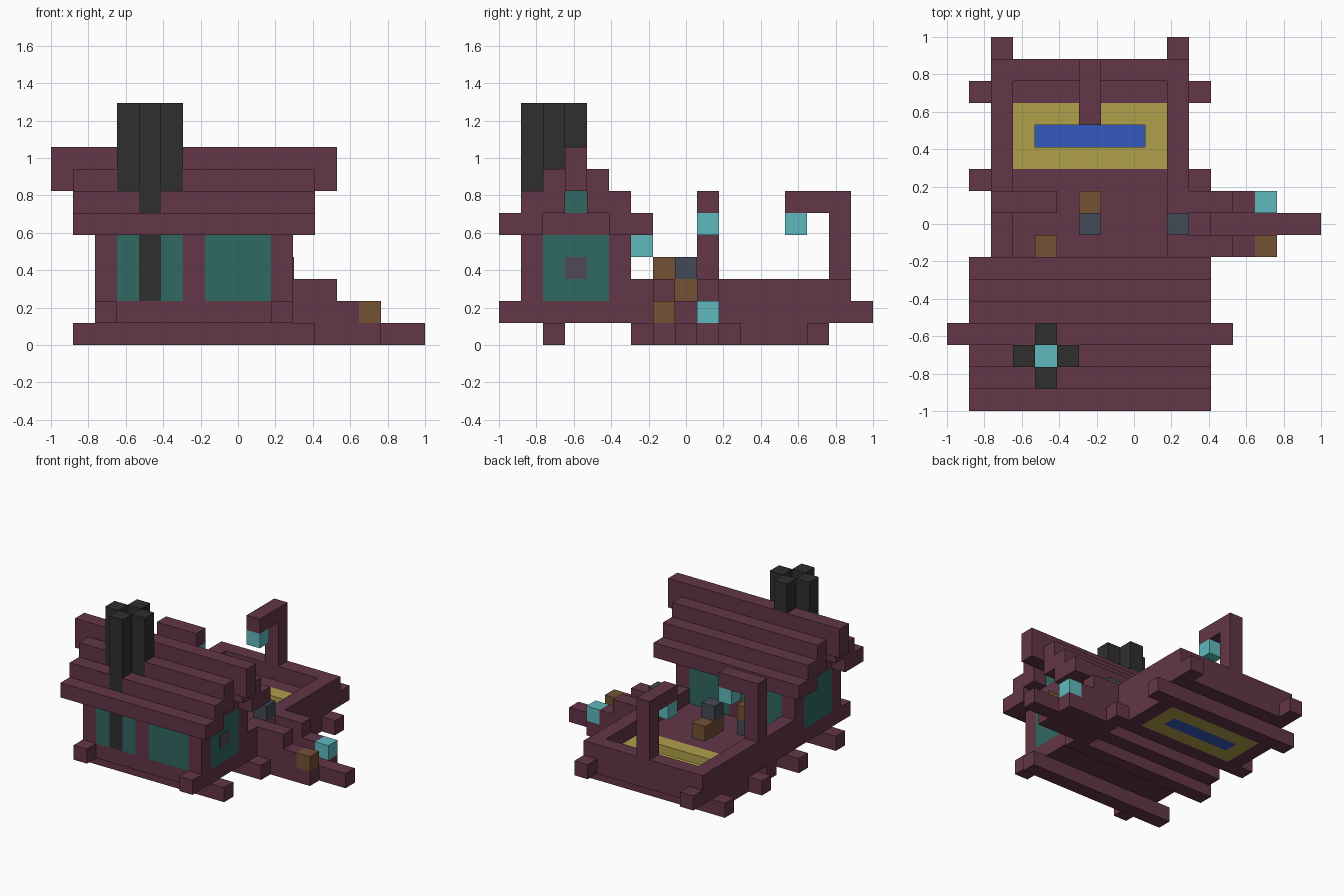
import bpy

cube = bpy.data.objects.get("Cube")
if cube:
    bpy.data.objects.remove(cube)

U = 2 / 17  # side of one building block


def material(name, r, g, b):
    lin = [((c / 255 + 0.055) / 1.055) ** 2.4 for c in (r, g, b)] + [1]
    m = bpy.data.materials.new(name)
    m.use_nodes = True
    m.diffuse_color = lin
    m.node_tree.nodes["Principled BSDF"].inputs["Base Color"].default_value = lin
    return m


PLANK = material("plum_planks", 99, 54, 71)
BLACK = material("chimney_black", 47, 47, 47)
TEAL = material("teal_glass", 48, 104, 98)
CYAN = material("cyan_lamp", 94, 186, 191)
BROWN = material("brown_crate", 116, 82, 53)
SLATE = material("slate_barrel", 68, 75, 86)
STRAW = material("straw_yellow", 176, 160, 74)
BLUE = material("water_blue", 53, 90, 192)
MAUVE = material("mauve_grey", 80, 74, 86)


def box(name, mat, x, y, z, grow=0.0):
    """Box spanning whole blocks; each axis is (first, end) or one block."""
    spans = [s if isinstance(s, tuple) else (s, s + 1) for s in (x, y, z)]
    lo = [s[0] * U - o for s, o in zip(spans, (1, 1, 0))]
    hi = [s[1] * U - o for s, o in zip(spans, (1, 1, 0))]
    hi[0] += grow
    verts = [(a, b, c) for a in (lo[0], hi[0]) for b in (lo[1], hi[1]) for c in (lo[2], hi[2])]
    faces = [(0, 1, 3, 2), (4, 6, 7, 5), (0, 4, 5, 1), (2, 3, 7, 6), (0, 2, 6, 4), (1, 5, 7, 3)]
    me = bpy.data.meshes.new(name)
    me.from_pydata(verts, [], faces)
    me.materials.append(mat)
    ob = bpy.data.objects.new(name, me)
    bpy.context.collection.objects.link(ob)
    return ob


# Support beams under the hull
for j in (2, 6, 10, 14):
    box("cross_beam", PLANK, (1, 12), j, 0)
for i in (2, 10):
    box("long_beam", PLANK, i, (0, 17), 1)
    box("hull_side", PLANK, i, (11, 14), 0)

# Deck and rims
box("deck", PLANK, (3, 10), (1, 11), 1)
box("deck_back", PLANK, (3, 10), 14, 1)
box("rim_back", PLANK, (3, 10), 15, (1, 3))
box("rim_right", PLANK, 2, (6, 16), 2)
box("rim_left_front", PLANK, 10, (6, 8), 2)
box("rim_left_back", PLANK, 10, (9, 16), 2)

# Sunken pool with its yellow surround
for j in (11, 13):
    box("pool_edge", STRAW, (3, 10), j, (0, 2))
for i in (3, 9):
    box("pool_end", STRAW, i, 12, (0, 2))
box("pool_water", BLUE, (4, 9), 12, 0)

# Jetty with stepped rails
box("jetty", PLANK, (2, 17), 8, 0)
box("jetty_step", PLANK, 11, 8, 1)
for j in (7, 9):
    for k, end in enumerate((15, 14, 13)):
        box("jetty_rail", PLANK, (11, end), j, k)
box("jetty_crate", BROWN, 14, 7, 1)
box("jetty_lamp", CYAN, 14, 9, 1)

# House walls: base is the deck, posts with glass between them
for j in (1, 5):
    for i in (2, 6, 10):
        box("wall_post", PLANK, i, j, (2, 5))
    box("wide_window", TEAL, (7, 10), j, (2, 5))
for i in (3, 5):
    box("narrow_window", TEAL, i, 1, (2, 5))
box("back_window", TEAL, (3, 6), 5, (2, 5))
for i in (2, 10):
    box("end_window", TEAL, i, (2, 5), (2, 5))
    box("gable_wall", PLANK, i, (2, 5), 5)
    box("gable_window", TEAL, i, 3, 6)
box("window_centre", MAUVE, 10, 3, 3, grow=0.004)

# Stepped roof, left open around the chimney
for j in (0, 6):
    box("roof_eave", PLANK, (1, 12), j, 5)
box("roof_back_low", PLANK, (1, 12), 5, (5, 7))
box("roof_back_high", PLANK, (1, 12), 4, (6, 8))
for span in ((1, 4), (5, 12)):
    box("roof_front_low", PLANK, span, 1, (5, 7))
for span in ((1, 3), (6, 12)):
    box("roof_front_high", PLANK, span, 2, (6, 8))
box("roof_ridge", PLANK, (0, 13), 3, (7, 9))

# Chimney of four columns around the fire
for i, j, start in ((4, 1, 2), (3, 2, 2), (5, 2, 2), (4, 3, 9)):
    box("chimney_column", BLACK, i, j, (start, 11))
box("fire", CYAN, 4, 2, 2)

# Lamp posts and lamps
box("back_post", PLANK, 6, 15, (3, 7))
box("back_post_arm", PLANK, 6, (13, 15), 6)
box("back_lamp", CYAN, 6, 13, 5)
box("side_post", PLANK, 2, 9, (3, 7))
box("side_post_arm", PLANK, (3, 5), 9, 6)
box("side_lamp", CYAN, 4, 9, 5)
box("door_lamp", CYAN, 6, 6, 4)

# Cargo on the deck
for i, j, k in ((6, 9, 2), (6, 8, 2), (10, 8, 2), (4, 7, 3)):
    box("crate", BROWN, i, j, k)
for i, j, k in ((6, 8, 3), (10, 8, 3), (4, 7, 2)):
    box("barrel", SLATE, i, j, k)
